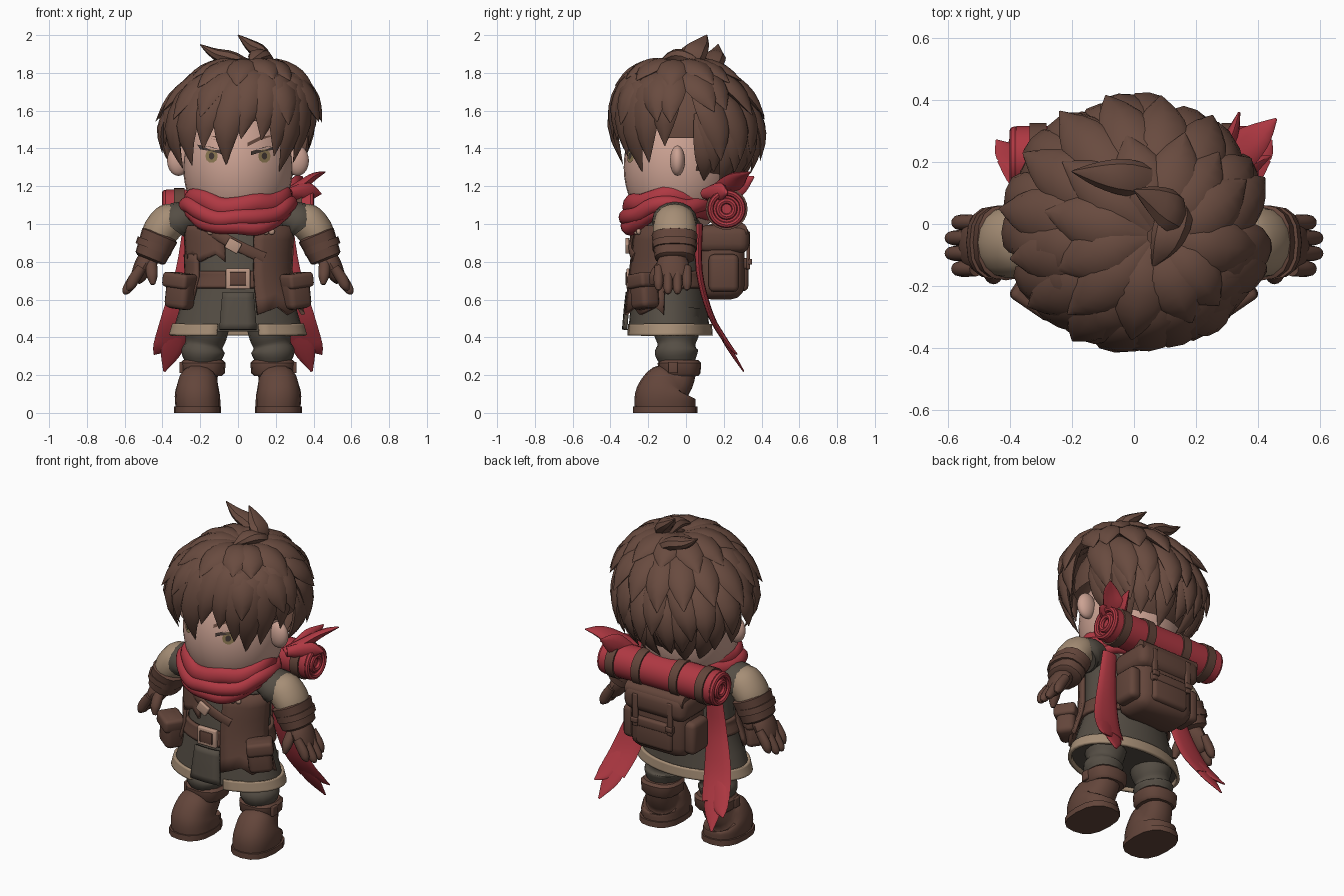
import bpy, bmesh, math, random
from mathutils import Vector, Matrix

if "Cube" in bpy.data.objects:
    bpy.data.objects.remove(bpy.data.objects["Cube"], do_unlink=True)
random.seed(4)
made = []


def material(name, rgb):
    m = bpy.data.materials.new(name)
    m.use_nodes = True
    m.diffuse_color = (*rgb, 1)
    m.node_tree.nodes["Principled BSDF"].inputs["Base Color"].default_value = (*rgb, 1)
    return m


HAIR = material("hair_brown", (0.14, 0.07, 0.05))
LEATHER = material("leather_brown", (0.125, 0.06, 0.043))
SKIN = material("skin", (0.6, 0.36, 0.29))
RED = material("cloth_red", (0.43, 0.04, 0.055))
OLIVE = material("cloth_olive_grey", (0.09, 0.075, 0.058))
TAN = material("cloth_tan", (0.38, 0.27, 0.18))
METAL = material("buckle_pale", (0.5, 0.31, 0.23))
DARK = material("lash_dark", (0.05, 0.035, 0.03))
GOLD = material("iris_gold", (0.25, 0.18, 0.08))


def finish(name, bm, mat):
    bmesh.ops.recalc_face_normals(bm, faces=bm.faces[:])
    me = bpy.data.meshes.new(name)
    bm.to_mesh(me)
    bm.free()
    me.materials.append(mat)
    ob = bpy.data.objects.new(name, me)
    bpy.context.collection.objects.link(ob)
    made.append(ob)
    return ob


def spline(pts, k, closed):
    n, out = len(pts), []
    get = lambda i: Vector(pts[i % n] if closed else pts[min(max(i, 0), n - 1)])
    for i in range(n if closed else n - 1):
        a, b, c, d = (get(i + j) for j in (-1, 0, 1, 2))
        for j in range(k):
            t = j / k
            out.append(b + (c - a) * t / 2 + (a - b * 2.5 + c * 2 - d / 2) * t * t
                       + ((b - c) * 1.5 + (d - a) / 2) * t ** 3)
    return out if closed else out + [get(n - 1)]


def sweep(name, paths, mat, n=16, k=4, sq=1.0, closed=False):
    """Each path is (width direction, [(x, y, z, half width, half depth), ...])."""
    bm = bmesh.new()
    for hint, pts in paths:
        ps, rings = spline(pts, k, closed), []
        m = len(ps)
        for i, p in enumerate(ps):
            lo, hi = (i - 1, (i + 1) % m) if closed else (max(i - 1, 0), min(i + 1, m - 1))
            t = (Vector(ps[hi][:3]) - Vector(ps[lo][:3])).normalized()
            side = Vector(hint) - t * t.dot(Vector(hint))
            side.normalize()
            nrm, ring = t.cross(side), []
            for j in range(n):
                c, s = math.cos(2 * math.pi * j / n), math.sin(2 * math.pi * j / n)
                u = math.copysign(abs(c) ** sq, c) * max(p[3], 0.001)
                v = math.copysign(abs(s) ** sq, s) * max(p[4], 0.001)
                ring.append(bm.verts.new(Vector(p[:3]) + side * u + nrm * v))
            rings.append(ring)
        for i in range(m if closed else m - 1):
            r, q = rings[i], rings[(i + 1) % m]
            for j in range(n):
                bm.faces.new((r[j], r[(j + 1) % n], q[(j + 1) % n], q[j]))
        if not closed:
            bm.faces.new(rings[0])
            bm.faces.new(rings[-1])
    return finish(name, bm, mat)


def box(name, loc, size, mat, bevel=0.015, rz=0.0, ry=0.0):
    bm = bmesh.new()
    bmesh.ops.create_cube(bm, size=1)
    bmesh.ops.scale(bm, vec=size, verts=bm.verts[:])
    bmesh.ops.bevel(bm, geom=bm.edges[:], offset=bevel, segments=3, profile=0.5, affect='EDGES')
    bm.transform(Matrix.Translation(loc) @ Matrix.Rotation(rz, 4, 'Z') @ Matrix.Rotation(ry, 4, 'Y'))
    return finish(name, bm, mat)


def ball(name, loc, size, mat, keep=None):
    bm = bmesh.new()
    bmesh.ops.create_uvsphere(bm, u_segments=32, v_segments=24, radius=1)
    bm.transform(Matrix.Translation(loc) @ Matrix.Diagonal((*size, 1)))
    if keep:
        bmesh.ops.delete(bm, geom=[v for v in bm.verts if not keep(v.co)], context='VERTS')
    return finish(name, bm, mat)


X, Y, Z = (1, 0, 0), (0, 1, 0), (0, 0, 1)

# Tunic body, with a section lookup so that garments can wrap around it
BODY = [(0.43, .345, .215, -.09), (0.55, .31, .205, -.09), (0.72, .25, .19, -.085),
        (0.95, .26, .175, -.075), (1.05, .27, .15, -.06), (1.11, .2, .13, -.06)]
sweep("tunic", [(X, [(0, cy, z, rx, ry) for z, rx, ry, cy in BODY])], OLIVE, n=32, k=1)


def on_body(a, z, off):
    for lo, hi in zip(BODY, BODY[1:]):
        if z <= hi[0] or hi is BODY[-1]:
            break
    rx, ry, cy = Vector(lo[1:]).lerp(Vector(hi[1:]), (z - lo[0]) / (hi[0] - lo[0]))
    return Vector(((rx + off) * math.sin(a), cy - (ry + off) * math.cos(a), z))


def wrap(name, a0, a1, z0, z1, off, mat, jag=0.0, thick=0.02):
    bm, cols = bmesh.new(), max(4, int((a1 - a0) * 6))
    grid = []
    for i in range(cols + 1):
        low = z0 + jag * (i % 3) / 2
        grid.append([bm.verts.new(on_body(a0 + (a1 - a0) * i / cols, low + (z1 - low) * j / 6, off))
                     for j in range(7)])
    for p, q in zip(grid, grid[1:]):
        for j in range(6):
            bm.faces.new((p[j], q[j], q[j + 1], p[j + 1]))
    ob = finish(name, bm, mat)
    mod = ob.modifiers.new("thickness", 'SOLIDIFY')
    mod.thickness, mod.offset = thick, 0


wrap("tan_hem", .32, 2 * math.pi - .32, .41, .47, .006, TAN)
wrap("front_panel", -.27, .27, .44, .64, .025, OLIVE)
wrap("belt", -math.pi, math.pi, .66, .75, .012, LEATHER)
wrap("left_vest", .3, 1.45, .52, .99, .03, LEATHER, jag=.04)
wrap("right_vest", -1.35, -.25, .8, .99, .025, LEATHER, jag=.04)
wrap("right_vest_side", -1.45, -.85, .58, .84, .025, LEATHER, jag=.03)
box("buckle_frame", (0, -.3, .71), (.13, .03, .11), METAL, .008)
box("buckle_middle", (0, -.316, .71), (.085, .008, .07), LEATHER, .003)
sweep("chest_strap", [(Z, [(*on_body(a, z, .035), .03, .012) for a, z in
                           ((-.75, 1.0), (-.3, .93), (.1, .87), (.5, .82))])], LEATHER)
box("chest_buckle", on_body(-.08, .885, .055), (.075, .02, .06), METAL, .006, ry=.5)
for i, a in enumerate((-.5, .5, .62)):
    ball(f"vest_stud_{i}", on_body(a, .96, .045), (.017, .012, .017), METAL)

# Limbs, pouches and cloth tails on both sides
for s, side in ((1, "left"), (-1, "right")):
    sweep(side + "_shoulder", [(Y, [(s * .2, -.06, 1.05, .09, .06), (s * .31, -.06, 1.02, .12, .1),
                                    (s * .35, -.06, .98, .11, .09)])], OLIVE)
    sweep(side + "_sleeve", [(Y, [(s * .29, -.06, 1.07, .06, .03), (s * .35, -.06, 1.03, .105, .09),
                                  (s * .41, -.06, .96, .115, .095), (s * .44, -.06, .89, .1, .08)])], TAN)
    sweep(side + "_cuff", [(Y, [(s * .41, -.06, .95, .105, .08), (s * .414, -.06, .94, .122, .1),
                                (s * .464, -.06, .82, .105, .085), (s * .468, -.06, .81, .09, .07)])],
          LEATHER, k=1, sq=.8)
    sweep(side + "_cuff_strap", [(Y, [(s * .437, -.06, .9, .12, .1), (s * .45, -.06, .865, .118, .098)])],
          LEATHER, k=1, sq=.8)
    fingers = [(Y, [(s * .45, -.07, .85, .06, .05), (s * .49, -.07, .79, .085, .055),
                    (s * .53, -.07, .72, .08, .04), (s * .545, -.07, .695, .05, .025)])]
    for i, y in enumerate((-.145, -.095, -.045, .005)):
        dip = .02 * (i in (1, 2))
        fingers.append((Y, [(s * .51, y, .77, .024, .026), (s * .55, y, .71, .026, .03),
                            (s * (.57 + dip), y, .67 - dip, .022, .024), (s * (.585 + dip), y, .65 - dip, .006, .006)]))
    fingers.append((Y, [(s * .46, -.12, .8, .025, .03), (s * .455, -.165, .73, .028, .03),
                        (s * .45, -.18, .68, .012, .012)]))
    sweep(side + "_glove", fingers, LEATHER, n=12)
    # legs and boots
    sweep(side + "_trouser", [(X, [(s * .16, -.05, .55, .13, .13), (s * .17, -.05, .42, .115, .12),
                                   (s * .18, -.05, .36, .1, .1), (s * .185, -.05, .32, .115, .115),
                                   (s * .185, -.04, .25, .085, .085)])], OLIVE)
    sweep(side + "_boot", [(X, [(s * .21, -.11, .02, .118, .16), (s * .215, -.11, .09, .12, .16),
                                (s * .21, -.095, .14, .11, .135), (s * .2, -.055, .18, .092, .1),
                                (s * .19, -.035, .25, .09, .095)])], LEATHER, sq=.85)
    sweep(side + "_boot_sole", [(X, [(s * .215, -.11, 0, .125, .17), (s * .215, -.11, .035, .125, .17)])],
          LEATHER, k=1, sq=.8)
    sweep(side + "_boot_cuff", [(X, [(s * .185, -.035, .195, .1, .1), (s * .185, -.035, .21, .115, .112),
                                     (s * .185, -.035, .265, .12, .115), (s * .185, -.035, .28, .105, .1)])],
          LEATHER, k=1, sq=.8)
    box(side + "_boot_clasp", (s * .3, -.07, .24), (.02, .05, .06), LEATHER, .005)
    # pouches
    box(side + "_pouch", (s * .305, -.22, .645), (.14, .11, .19), LEATHER, .03, rz=s * .6, ry=-s * .12)
    box(side + "_pouch_flap", (s * .307, -.222, .7), (.155, .13, .08), LEATHER, .02, rz=s * .6, ry=-s * .12)
    # long cloth tail with forked end
    sweep(side + "_cloth_tail", [
        (X, [(s * .24, .07, 1.0, .05, .02), (s * .26, .07, .75, .07, .018),
             (s * .31, .13, .52, .09, .016), (s * .355, .215, .37, .09, .012)]),
        (X, [(s * .33, .15, .48, .05, .012), (s * .40, .225, .36, .05, .012), (s * .445, .27, .31, .004, .004)]),
        (X, [(s * .31, .15, .48, .05, .012), (s * .35, .23, .34, .06, .012), (s * .39, .305, .22, .006, .004)])],
        RED, n=12)
    # ear and eye
    ball(side + "_ear", (s * .315, -.045, 1.335), (.06, .04, .08), SKIN)

# Head and painted eyes
ball("head", (0, -.04, 1.30), (.29, .29, .36), SKIN)


def patch(name, pts, mat, off):
    bm = bmesh.new()
    bm.faces.new([bm.verts.new((x, -.04 - off - .29 * math.sqrt(1 - (x / .29) ** 2 - ((z - 1.3) / .36) ** 2), z))
                  for x, z in pts])
    finish(name, bm, mat)


for s, side in ((1, "left"), (-1, "right")):
    arc = [(s * (.14 + .033 * math.cos(t * .63)), 1.36 + .037 * math.sin(t * .63)) for t in range(10)]
    patch(side + "_iris", arc, GOLD, .005)
    patch(side + "_pupil", [(s * .14 + (x - s * .14) * .45, 1.36 + (z - 1.36) * .5) for x, z in arc], DARK, .008)
    patch(side + "_lash", [(s * .07, 1.365), (s * .14, 1.385), (s * .2, 1.395), (s * .215, 1.42),
                           (s * .14, 1.408), (s * .07, 1.385)], DARK, .009)
    patch(side + "_brow", [(s * .05, 1.41), (s * .12, 1.445), (s * .2, 1.47), (s * .12, 1.465), (s * .05, 1.43)], HAIR, .006)

# Hair: a cap covered by layers of tapered locks flowing from the crown
ball("hair_cap", (0, 0, 1.5), (.355, .35, .35), HAIR,
     lambda p: p.z > (1.5 if p.y < -.14 else 1.42 if p.y < .03 else 1.24))
locks = []


def add_lock(a, t0, t1, mid, tip, w, swirl=.12):
    pts = []
    for f, scale, wide in ((0, .96, .5), (.35, mid, 1), (.7, (mid + tip) / 2, .85), (1, tip, .03)):
        t, b = t0 + (t1 - t0) * f, a + swirl * f
        lean = max(0, math.cos(t))
        pts.append((scale * .37 * math.sin(t) * math.cos(b) + .07 * lean,
                    scale * .36 * math.sin(t) * math.sin(b) - .04 * lean,
                    1.5 + scale * .35 * math.cos(t), w * wide, w * wide * .42))
    locks.append(((-math.sin(a), math.cos(a), 0), pts))


LAYERS = [(12, .08, .95, 1.05, 1.17, .085, 0), (16, .4, 1.42, 1.05, 1.22, .085, .6),
          (18, .8, 1.9, 1.04, 1.16, .075, 1.6), (18, 1.1, 2.1, 1.02, 1.14, .065, 1.75),
          (16, 1.3, 2.45, 1.0, 1.1, .065, 1.8)]
for count, t0, t1, mid, tip, w, gap in LAYERS:
    for i in range(count):
        d = -math.pi + 2 * math.pi * (i + .5 + random.uniform(-.15, .15)) / count
        if abs(d) >= gap:
            add_lock(d - math.pi / 2, t0, t1 + random.uniform(-.1, .1), mid,
                     tip + random.uniform(-.03, .04), w, random.uniform(-.05, .2))
for d, t1 in ((-1.35, 1.8), (-.98, 2.15), (-.7, 2.1), (-.42, 1.85), (-.1, 2.08), (.12, 1.7),
              (.4, 1.72), (.62, 1.95), (.82, 2.2), (1.05, 2.05), (1.35, 1.8)):
    add_lock(d - math.pi / 2, .25, t1, 1.08, 1.08, .085, -.08)
locks += [(Y, [(.13, 0, 1.83, .05, .04), (.12, .04, 1.9, .07, .045), (.06, .08, 1.95, .045, .03), (0, .11, 2.0, .003, .003)]),
          (Y, [(.1, .13, 1.8, .04, .03), (-.02, .15, 1.87, .06, .04), (-.12, .16, 1.9, .04, .03), (-.2, .17, 1.95, .003, .003)]),
          (X, [(.12, .1, 1.8, .04, .03), (.13, .02, 1.87, .06, .04), (.1, -.06, 1.89, .05, .035), (.06, -.14, 1.86, .003, .003)])]
sweep("hair_locks", locks, HAIR, n=8, k=3)

# Neck scarf in overlapping folds
for i, (z, rx, ry, h, drop) in enumerate(((1.14, .245, .205, .055, .05), (1.1, .275, .225, .045, .075),
                                          (1.065, .255, .215, .045, .085))):
    loop = []
    for j in range(16):
        a = math.pi * j / 8
        front = max(0, math.cos(a)) ** 2
        loop.append((rx * math.sin(a), -.09 - ry * math.cos(a), z - drop * front + .012 * math.sin(5 * a + i), h, .042))
    sweep(f"scarf_fold_{i}", [(Z, loop)], RED, n=12, closed=True)

# Bedroll with straps, rolled ends and tied cloth points
bar = lambda x0, x1, y, z, r: (Y, [(x0, y, z, r, r), (x1, y, z, r, r)])
sweep("bedroll", [bar(-.38, .38, .215, 1.08, .102)], RED, n=24, k=1)
sweep("bedroll_straps", [bar(x - .028, x + .028, .215, 1.08, .111) for x in (-.31, -.13, .13, .31)], LEATHER, n=24, k=1)
for s, side in ((1, "left"), (-1, "right")):
    for r in (.085, .042):
        ring = [(s * .385, .215 + r * math.cos(t * math.pi / 6), 1.08 + r * math.sin(t * math.pi / 6), .018, .016)
                for t in range(12)]
        sweep(f"{side}_roll_end_{int(r * 1000)}", [(X, ring)], RED, n=8, k=2, closed=True)
sweep("tied_points", [
    (Y, [(.24, .12, 1.14, .03, .03), (.33, .22, 1.2, .07, .03), (.4, .28, 1.25, .05, .02), (.46, .34, 1.275, .004, .004)]),
    (Z, [(.26, .18, 1.15, .03, .03), (.31, .27, 1.2, .06, .025), (.34, .36, 1.25, .004, .004)]),
    (Z, [(.27, .1, 1.16, .03, .03), (.37, .18, 1.17, .05, .03), (.44, .22, 1.16, .004, .004)])], RED, n=10)

# Backpack
box("backpack", (0, .185, .8), (.4, .25, .4), LEATHER, .075)
box("backpack_flap", (0, .2, .92), (.43, .27, .15), LEATHER, .05)
box("backpack_pocket", (0, .3, .73), (.25, .06, .17), LEATHER, .025)
box("pocket_flap", (0, .31, .79), (.27, .05, .06), LEATHER, .015)
sweep("small_roll", [bar(-.2, .2, .28, .965, .045)], LEATHER, k=1)
for s, side in ((1, "left"), (-1, "right")):
    box(side + "_pack_pocket", (s * .21, .2, .74), (.08, .16, .2), LEATHER, .03)
    box(side + "_pack_strap", (s * .12, .33, .86), (.035, .02, .2), LEATHER, .006)
    box(side + "_pack_clasp", (s * .12, .34, .8), (.045, .02, .03), LEATHER, .005)

bpy.ops.object.select_all(action='DESELECT')
for ob in made:
    ob.select_set(True)
bpy.context.view_layer.objects.active = made[0]
bpy.ops.object.shade_smooth_by_angle(angle=math.radians(40))
